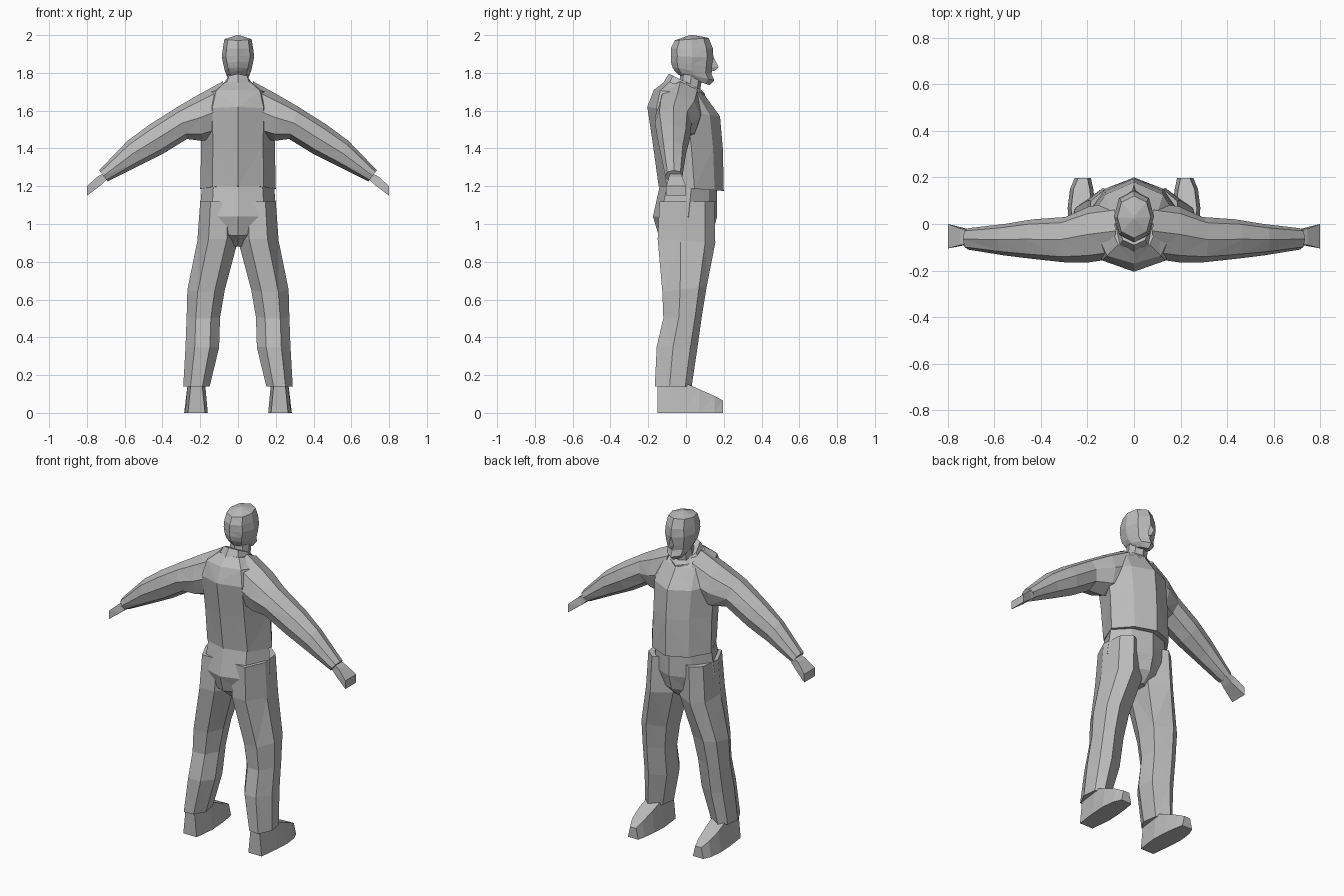
import bpy, bmesh
from mathutils import Vector

grey = bpy.data.materials.new("plain grey")
grey.diffuse_color = (0.5, 0.5, 0.5, 1)

# Unit cross-sections: u across, v along (+v is the chest side)
BODY = [(0, 1), (.62, .72), (1, .1), (.68, -.75), (0, -1), (-.68, -.75), (-1, .1), (-.62, .72)]
LIMB = [(.25, 1), (.85, .65), (1, -.2), (.45, -1), (-.45, -.95), (-1, -.3), (-.8, .6)]
ROUND = [(0, 1), (.75, .7), (1, 0), (.75, -.7), (0, -1), (-.75, -.7), (-1, 0), (-.75, .7)]
BOX = [(1, 1), (1, -1), (-1, -1), (-1, 1)]


def loft(name, rings):
    """Skin a list of point rings and cap both ends."""
    bm = bmesh.new()
    rows = [[bm.verts.new(p) for p in ring] for ring in rings]
    n = len(rows[0])
    for a, b in zip(rows, rows[1:]):
        for i in range(n):
            j = (i + 1) % n
            bm.faces.new((a[i], a[j], b[j], b[i]))
    bm.faces.new(rows[0])
    bm.faces.new(rows[-1])
    bmesh.ops.triangulate(bm, faces=bm.faces[:])
    bmesh.ops.recalc_face_normals(bm, faces=bm.faces[:])
    me = bpy.data.meshes.new(name)
    bm.to_mesh(me)
    bm.free()
    me.materials.append(grey)
    ob = bpy.data.objects.new(name, me)
    bpy.context.collection.objects.link(ob)
    return ob


def level(shape, x0, x1, y0, y1, zb, zf, s=1):
    """Ring lying across z, with its own height at the back and the front."""
    return [(s * ((x0 + x1) / 2 + u * (x1 - x0) / 2), (y0 + y1) / 2 + v * (y1 - y0) / 2,
             (zb + zf) / 2 + v * (zf - zb) / 2) for u, v in shape]


def across(shape, xt, zt, xb, zb, y0, y1, s=1):
    """Ring cutting an arm, from its top edge to its bottom edge."""
    return [(s * ((xt + xb) / 2 + v * (xt - xb) / 2), (y0 + y1) / 2 + u * (y1 - y0) / 2,
             (zt + zb) / 2 + v * (zt - zb) / 2) for u, v in shape]


def trunk(name, shape, rows):
    return loft(name, [level(shape, -w, w, y0, y1, zb, zf) for w, y0, y1, zb, zf in rows])


# Jacket and collar: half width, back y, front y, back z, front z
trunk("jacket", BODY, [
    (.20, -.145, .20, 1.20, 1.175), (.195, -.175, .195, 1.42, 1.40),
    (.20, -.205, .18, 1.62, 1.57), (.17, -.17, .10, 1.71, 1.68), (.10, -.11, .06, 1.755, 1.72)])
trunk("collar", BODY, [
    (.115, -.13, .10, 1.73, 1.66), (.085, -.11, .10, 1.765, 1.69), (.07, -.09, .075, 1.795, 1.715)])

# Neck and head
trunk("neck", ROUND, [(.06, -.04, .07, 1.68, 1.68), (.055, -.03, .09, 1.81, 1.80)])
trunk("head", ROUND, [
    (.042, -.04, .125, 1.79, 1.735), (.06, -.06, .15, 1.81, 1.76), (.07, -.072, .135, 1.83, 1.795),
    (.077, -.08, .14, 1.86, 1.825), (.086, -.08, .145, 1.89, 1.88), (.08, -.08, .142, 1.93, 1.93),
    (.072, -.06, .12, 1.972, 1.985), (.005, .02, .04, 2.0, 2.0)])
loft("nose", [level([(0, 1), (1, -1), (-1, -1)], -w, w, .10, y, z, z)
              for w, y, z in ((.022, .15, 1.81), (.02, .172, 1.83), (.01, .145, 1.885))])

# Seat of the trousers
trunk("trouser_seat", BODY, [
    (.19, -.135, .165, 1.22, 1.20), (.205, -.175, .165, 1.04, 1.04),
    (.15, -.145, .14, .94, .95), (.05, -.07, .08, .88, .89)])

for side, s in (("right", 1), ("left", -1)):
    # Trouser leg
    loft(side + "_trouser_leg", [level(LIMB, *r, s) for r in (
        (.0, .20, -.14, .15, 1.12, 1.12), (.0, .215, -.15, .155, .92, .90),
        (.07, .268, -.125, .11, .64, .67), (.095, .272, -.12, .085, .50, .52),
        (.10, .278, -.155, .06, .35, .34), (.15, .29, -.165, .03, .14, .14))])
    # Shoe: heel, ankle front, ball and toe
    heel_to_toe = ((.175, .265, -.15, .15), (.16, .28, -.02, .165),
                   (.165, .285, .07, .125), (.175, .275, .15, .09), (.185, .255, .197, .065))
    loft(side + "_shoe", [[(s * x0, y, 0), (s * x1, y, 0),
                           (s * (x1 - .015), y, z), (s * (x0 + .015), y, z)]
                          for x0, x1, y, z in heel_to_toe])
    # Sleeve
    loft(side + "_sleeve", [across(ROUND, *r, s) for r in (
        (.08, 1.755, .10, 1.46, -.15, .09), (.20, 1.69, .19, 1.44, -.165, .075),
        (.32, 1.62, .27, 1.45, -.165, .03), (.47, 1.525, .40, 1.37, -.15, .02),
        (.585, 1.44, .53, 1.305, -.135, .0), (.735, 1.285, .69, 1.225, -.11, -.018))])
    # Hand
    loft(side + "_hand", [across(BOX, *r, s) for r in (
        (.70, 1.275, .69, 1.24, -.085, -.025), (.745, 1.25, .72, 1.21, -.09, -.02),
        (.80, 1.20, .80, 1.15, -.105, .0))])
